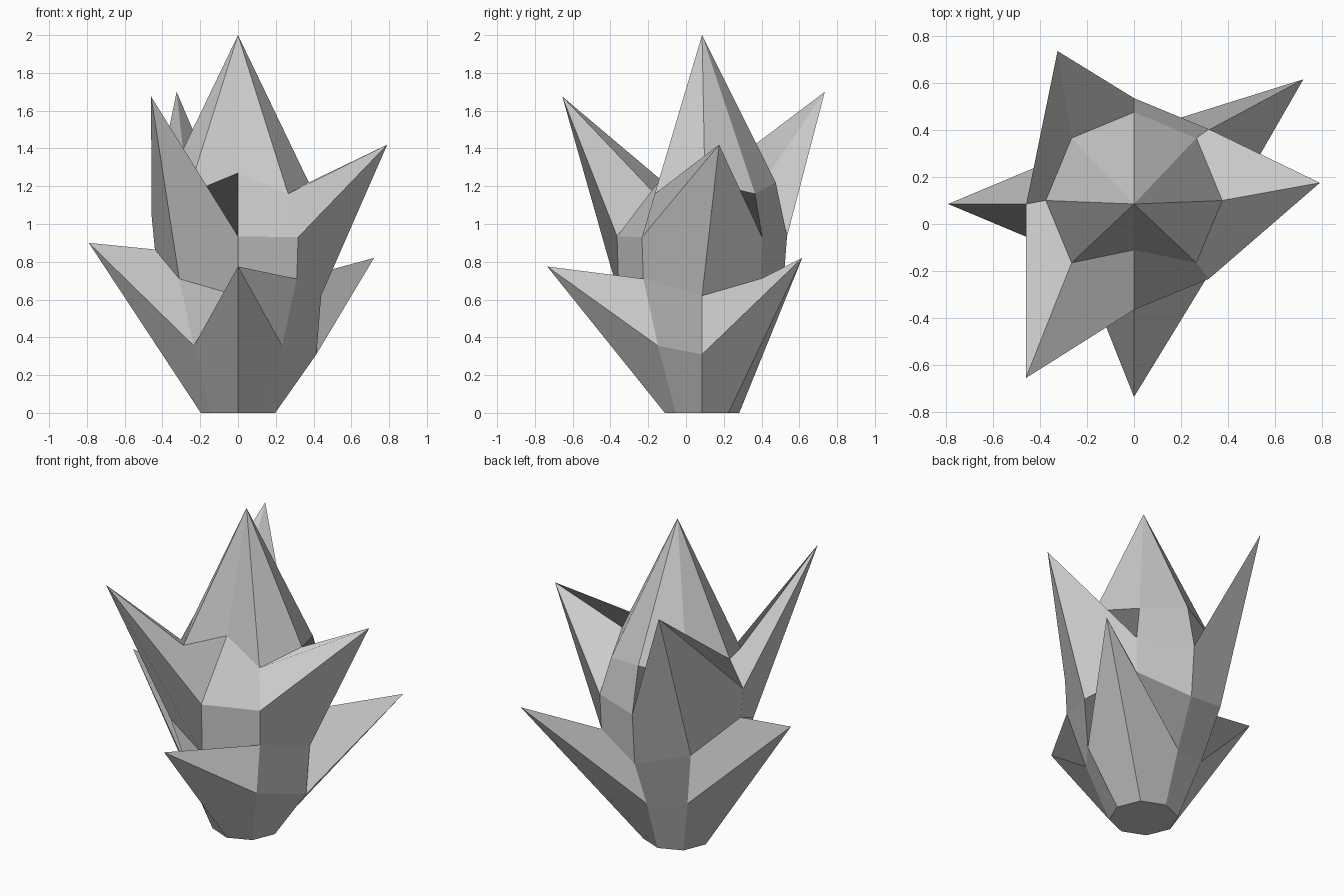
import bpy, bmesh, math
from mathutils import Vector

if "Cube" in bpy.data.objects:
    bpy.data.objects.remove(bpy.data.objects["Cube"])

SIDES = 8
# rings from the base up: radius, centre y, z on even columns, z on odd columns
RINGS = [
    (0.197, 0.085, 0.0, 0.0),
    (0.33, 0.085, 0.31, 0.355),
    (0.44, 0.085, 0.62, 0.71),
    (0.45, 0.085, 0.935, 0.93),
    (0.375, 0.10, 1.22, 1.16),
]
# pulled points, keyed by (ring, column); column 0 points to +x, counter-clockwise
PULLED = {
    # lower spikes
    (1, 6): (0, -0.735, 0.775),
    (1, 1): (0.72, 0.615, 0.82),
    (1, 4): (-0.79, 0.085, 0.90),
    # upper spikes
    (3, 0): (0.79, 0.175, 1.42),
    (3, 3): (-0.325, 0.735, 1.70),
    (3, 5): (-0.46, -0.655, 1.675),
    # uneven body corners
    (1, 0): (0.415, 0.085, 0.31),
    (1, 2): (0, 0.39, 0.32),
    (2, 2): (0, 0.51, 0.615),
    (2, 4): (-0.44, 0.085, 0.865),
    (3, 4): (-0.458, 0.085, 1.05),
    (4, 6): (0, -0.11, 1.27),
}

bm = bmesh.new()
grid = []
for j, (r, cy, z_even, z_odd) in enumerate(RINGS):
    row = []
    for i in range(SIDES):
        a = math.tau * i / SIDES
        p = (r * math.cos(a), cy + r * math.sin(a), z_odd if i % 2 else z_even)
        row.append(bm.verts.new(Vector(PULLED.get((j, i), p))))
    grid.append(row)

# body walls
for low, high in zip(grid, grid[1:]):
    for i in range(SIDES):
        k = (i + 1) % SIDES
        bm.faces.new((low[k], high[k], high[i], low[i]))

# pointed top and flat base
apex = bm.verts.new((0, 0.085, 2.0))
for i in range(SIDES):
    bm.faces.new((grid[-1][i], grid[-1][(i + 1) % SIDES], apex))
bm.faces.new(list(reversed(grid[0])))

mesh = bpy.data.meshes.new("spiky_crystal")
bm.to_mesh(mesh)
bm.free()
bpy.context.collection.objects.link(bpy.data.objects.new("spiky_crystal", mesh))
